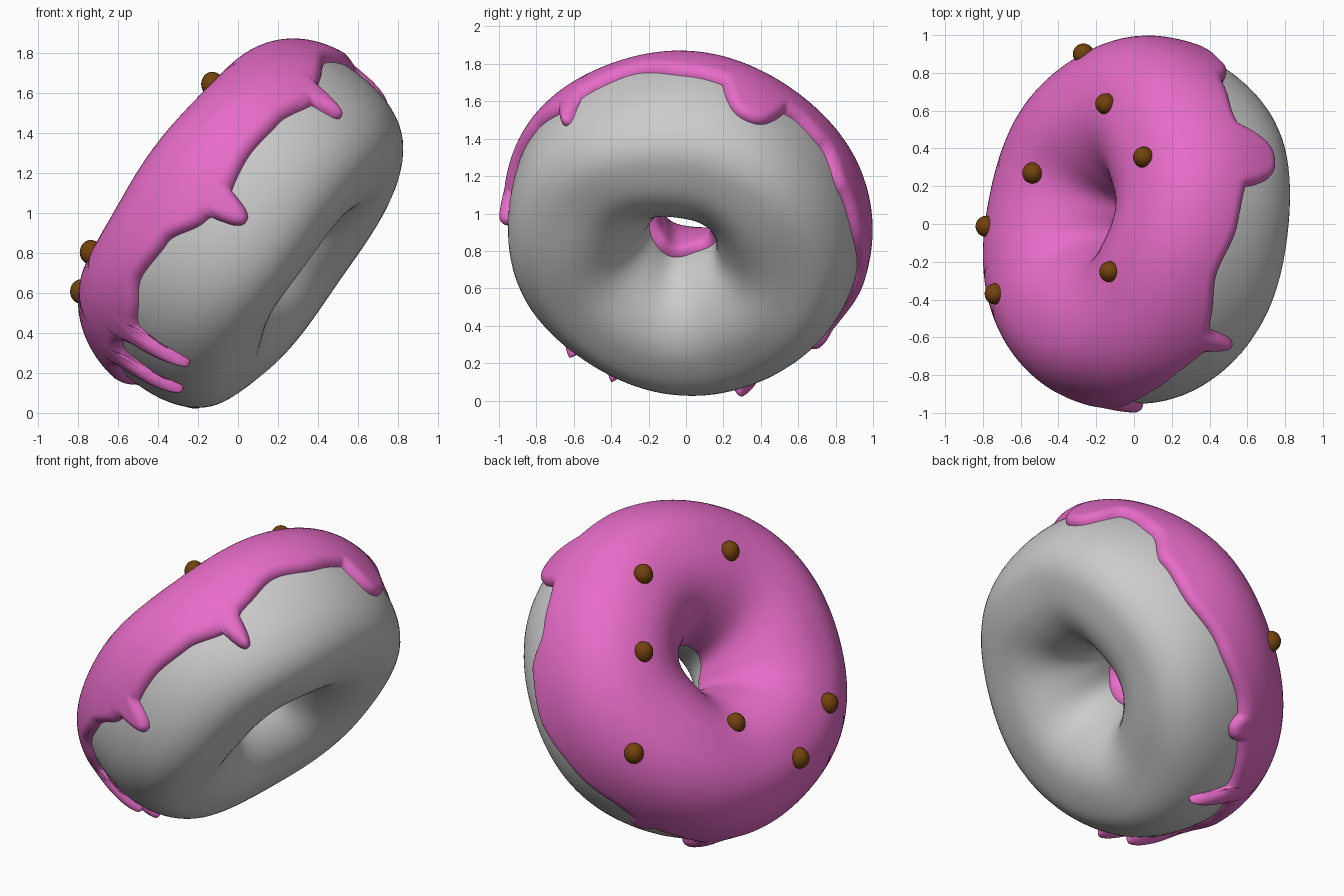
import bpy, bmesh, math
from mathutils import Vector, kdtree
from mathutils.bvhtree import BVHTree

if "Cube" in bpy.data.objects:
    bpy.data.objects.remove(bpy.data.objects["Cube"])

# Tilted frame: N points out of the iced side, U up along the ring, V to the rear
C = Vector((0.005, 0.0, 0.95))
N = Vector((-0.80, 0.17, 0.575)).normalized()
U = Vector((0.58, 0.0, 0.81))
U = (U - N * U.dot(N)).normalized()
V = N.cross(U)
R, RX, RZ, H0 = 0.567, 0.385, 0.45, -0.035   # ring radius, section size, section centre


def material(name, rgb):
    m = bpy.data.materials.new(name)
    m.diffuse_color = (*rgb, 1)
    m.use_nodes = True
    m.node_tree.nodes["Principled BSDF"].inputs["Base Color"].default_value = m.diffuse_color
    return m


def spow(v, p):
    return math.copysign(abs(v) ** p, v)


def exponent(phi):
    """Squarer outer underside, rounder hole."""
    c, s = math.cos(phi), math.sin(phi)
    if c < 0:
        return 2.0
    return 2.0 + (0.25 + 0.35 * max(0, -s)) * min(1, 3 * c)


def surf(theta, phi, off=0.0):
    """Point on the dough section (phi 0 = outer side, 90 = iced top)."""
    p = 2 / exponent(phi)
    lump = 0.006 * math.sin(5 * theta + 2 * phi)
    rho = R + (RX + off + lump) * spow(math.cos(phi), p)
    h = H0 + (RZ + off + lump) * spow(math.sin(phi), p)
    return C + U * (rho * math.cos(theta)) + V * (rho * math.sin(theta)) + N * h


def grid_object(name, rows, close, mat):
    """Skin rows of points, closed around the ring and optionally across."""
    bm = bmesh.new()
    vs = [[bm.verts.new(p) for p in row] for row in rows]
    n, m = len(vs), len(vs[0])
    for i in range(n):
        a, b = vs[i], vs[(i + 1) % n]
        for j in range(m if close else m - 1):
            k = (j + 1) % m
            bm.faces.new((a[j], b[j], b[k], a[k])).smooth = True
    me = bpy.data.meshes.new(name)
    bm.normal_update()
    bm.to_mesh(me)
    bm.free()
    me.materials.append(mat)
    ob = bpy.data.objects.new(name, me)
    bpy.context.collection.objects.link(ob)
    return ob


dough_mat = material("grey dough", (0.60, 0.60, 0.60))
icing_mat = material("pink icing", (0.80, 0.15, 0.58))
ball_mat = material("brown chocolate", (0.17, 0.055, 0.004))

# Dough ring
TAU = math.tau
grid_object("dough", [[surf(TAU * i / 128, TAU * j / 64) for j in range(64)]
                      for i in range(128)], True, dough_mat)

# Icing edge: (angle round the ring, height along N), then drips (angle, tip, half width)
EDGE = [(-180, 0.0), (-164, 0.03), (-151, 0.05), (-135, 0.03), (-122, 0.10),
        (-108, 0.08), (-96, -0.01), (-82, -0.02), (-70, 0.0), (-57, -0.01),
        (-46, -0.05), (-34, 0.0), (-17, 0.07), (0, 0.02), (36, 0.02), (50, -0.02),
        (64, -0.14), (80, -0.17), (100, -0.12), (122, -0.07), (149, -0.08),
        (166, -0.03), (180, 0.0)]
DRIPS = [(-158, -0.32, 3.8), (-142, -0.31, 3.8), (-88.5, -0.19, 5), (-40, -0.21, 4),
         (23, -0.21, 11), (130, -0.15, 5), (158, -0.32, 4)]


def edge_phi(theta):
    d = (math.degrees(theta) + 180) % 360 - 180
    h = 0.0
    for (a, ha), (b, hb) in zip(EDGE, EDGE[1:]):
        if a <= d <= b:
            t = (d - a) / (b - a)
            h = ha + (hb - ha) * t * t * (3 - 2 * t)
            break
    for c, tip, w in DRIPS:
        x = abs(d - c) / w
        f = 0.75 * max(0, 1 - x ** 3) + 0.25 * math.exp(-(x / 1.2) ** 2)
        h += (tip - h) * f
    # solve for the section angle at this height
    lo, hi = -1.5, 1.5
    for _ in range(22):
        m = (lo + hi) / 2
        if H0 + RZ * spow(math.sin(m), 2 / exponent(m)) < h:
            lo = m
        else:
            hi = m
    return lo


# Distance to the icing edge gives the rounded rim
SX, SY, RIM = 0.95, 0.43, 0.05
K = 6000
kd = kdtree.KDTree(K + 601)
for i in range(K + 601):
    th = TAU * (i - 300) / K
    kd.insert((th * SX, edge_phi(th) * SY, 0), i)
kd.balance()

NT, NP = 720, 60
rows = []
for i in range(NT):
    th = TAU * i / NT
    lo, hi = edge_phi(th), math.radians(182 + 5 * math.sin(2 * th))
    row = []
    for j in range(NP + 1):
        phi = lo + (hi - lo) * (1 - math.cos(math.pi * j / NP)) / 2
        d = min(kd.find((th * SX, phi * SY, 0))[2], (hi - phi) * SY)
        k = 1 - max(0.0, min(1.0, d / RIM))
        row.append(surf(th, phi, -0.012 + 0.06 * math.sqrt(max(0.0, 1 - k * k))))
    rows.append(row)
icing = grid_object("icing", rows, False, icing_mat)

# Chocolate balls sitting half sunk in the icing
tree = BVHTree.FromPolygons([v.co for v in icing.data.vertices],
                            [p.vertices for p in icing.data.polygons])
BALLS = [(-0.28, 0.92, 0.85), (-0.13, 0.63, 1.34), (0.06, 0.35, 1.67), (-0.56, 0.27, 0.90),
         (-0.80, -0.01, 0.61), (-0.75, -0.37, 0.81), (-0.15, -0.25, 1.66)]
for i, p in enumerate(BALLS):
    co, nor, _, _ = tree.find_nearest(Vector(p))
    bpy.ops.mesh.primitive_uv_sphere_add(segments=24, ring_count=16, radius=0.056, location=co)
    ob = bpy.context.object
    ob.name = f"chocolate_ball_{i + 1}"
    ob.scale.z = 1.1
    ob.data.materials.append(ball_mat)
    bpy.ops.object.shade_smooth()
